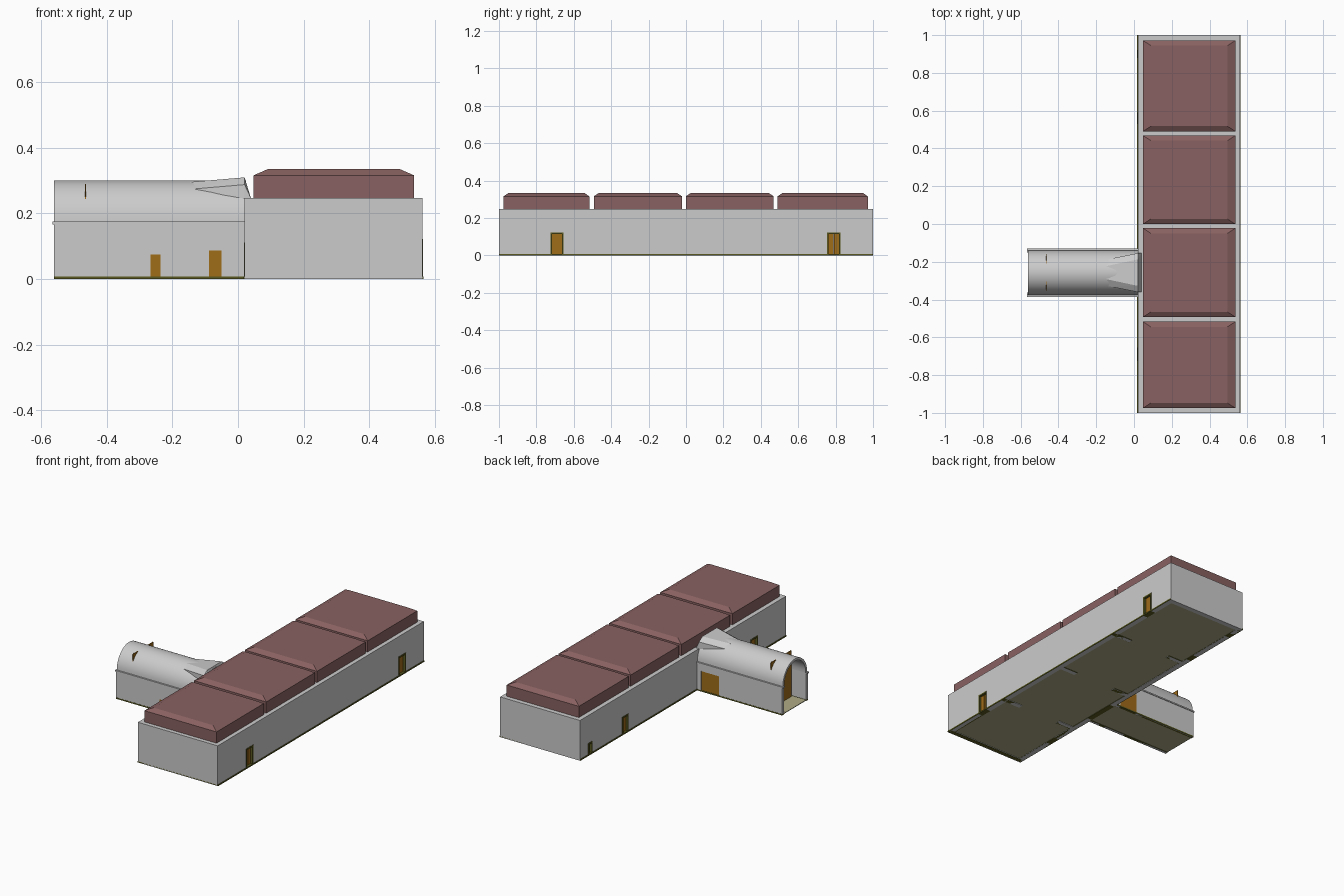
import bpy, bmesh, math

if "Cube" in bpy.data.objects:
    bpy.data.objects.remove(bpy.data.objects["Cube"])


def material(name, rgb):
    m = bpy.data.materials.new(name)
    m.diffuse_color = (*rgb, 1)
    m.use_nodes = True
    m.node_tree.nodes["Principled BSDF"].inputs["Base Color"].default_value = m.diffuse_color
    return m


ROOF = material("maroon_roof", (0.25, 0.12, 0.12))
DOOR = material("ochre_door", (0.35, 0.15, 0.01))
TRIM = material("dark_olive", (0.10, 0.10, 0.015))
FLOOR = material("pale_olive", (0.42, 0.40, 0.24))


def finish(name, bm, mat=None):
    bmesh.ops.recalc_face_normals(bm, faces=bm.faces)
    me = bpy.data.meshes.new(name)
    bm.to_mesh(me)
    bm.free()
    ob = bpy.data.objects.new(name, me)
    bpy.context.collection.objects.link(ob)
    if mat:
        me.materials.append(mat)
    return ob


def add_box(bm, x0, x1, y0, y1, z0, z1, inset=(0, 0)):
    """Box whose top may be inset into a frustum."""
    v = []
    for z, ix, iy in ((z0, 0, 0), (z1, *inset)):
        v.append([bm.verts.new(p) for p in (
            (x0 + ix, y0 + iy, z), (x1 - ix, y0 + iy, z),
            (x1 - ix, y1 - iy, z), (x0 + ix, y1 - iy, z))])
    bm.faces.new(v[0])
    bm.faces.new(v[1])
    for i in range(4):
        j = (i + 1) % 4
        bm.faces.new((v[0][i], v[0][j], v[1][j], v[1][i]))


def boxes(name, dims, mat=None):
    bm = bmesh.new()
    for d in dims:
        add_box(bm, *d)
    return finish(name, bm, mat)


def cut(ob, dims):
    cutter = boxes(ob.name + "_cutter", dims)
    cutter.hide_render = True
    cutter.hide_viewport = True
    mod = ob.modifiers.new("openings", 'BOOLEAN')
    mod.operation = 'DIFFERENCE'
    mod.solver = 'EXACT'
    mod.object = cutter


X0, X1, T = 0.02, 0.562, 0.03       # hall side walls and thickness
VX, VY = -0.56, -0.2575             # annex open end and centre line
H = 0.247

# Doors: (centre, width, height) along the hall sides
right_doors = [(-0.69, 0.07, 0.122), (0.79, 0.07, 0.122)]
left_doors = [(0.90, 0.04, 0.075), (0.56, 0.06, 0.11), (-0.69, 0.07, 0.11)]
hall_doors = [(X1 - T, X1, 1, d) for d in right_doors] + [(X0, X0 + T, -1, d) for d in left_doors]

# Hall walls, hollowed between partitions, with door openings
hall = boxes("hall_walls", [(X0, X1, -1, 1, 0, H)])
holes = [(X0 + T, X1 - T, y0, y1, -0.1, 0.4) for y0, y1 in
         ((-0.97, -0.52), (-0.49, -0.025), (0.002, 0.467), (0.492, 0.97))]
cut(hall, holes)
cut(hall, [(a - 0.01, b + 0.01, y - w / 2, y + w / 2, -0.1, h) for a, b, s, (y, w, h) in hall_doors]
    + [(X0 - 0.02, X0 + T + 0.01, VY - 0.1, VY + 0.1, -0.1, 0.17)])
cut(hall, [(0.15, 0.43, y - 0.05, y + 0.05, -0.1, 0.18) for y in (-0.505, -0.01, 0.48)])

# Columns in the wide partition openings
bm = bmesh.new()
for y in (-0.505, -0.01, 0.48):
    for x in (0.26, 0.32):
        r = bmesh.ops.create_cone(bm, cap_ends=True, segments=12, radius1=0.01, radius2=0.01, depth=0.18)
        bmesh.ops.translate(bm, verts=r["verts"], vec=(x, y, 0.094))
finish("partition_columns", bm)

# Door leaves and frames in the hall sides
leaves, frames = [], []
for a, b, s, (y, w, h) in hall_doors:
    face = b if s > 0 else a
    mid, out, f = face - s * 0.015, face + s * 0.002, 0.008
    for y0, y1 in ((y - w / 2 + 0.004, y - 0.001), (y + 0.001, y + w / 2 - 0.004)):
        leaves.append((mid - 0.003, mid + 0.003, y0, y1, 0.006, h - 0.004))
    lo, hi = sorted((mid, out))
    for e in (-1, 1):
        c = y + e * (w / 2 - f / 2)
        frames.append((lo, hi, c - f / 2, c + f / 2, 0, h))
    frames.append((lo, hi, y - w / 2, y + w / 2, h - f, h + 0.001))
boxes("hall_doors", leaves, DOOR)
boxes("hall_door_frames", frames, TRIM)

# Floors and dark base strips
boxes("floors", [(X0 + 0.01, X1 - 0.01, -0.99, 0.99, 0.003, 0.007),
                 (VX, X0 + 0.02, VY - 0.115, VY + 0.115, 0.003, 0.007)], FLOOR)
e = 0.003
strips = [(X0 - e, X0 + T, -1, 1, 0, 0.008), (X1 - T, X1 + e, -1, 1, 0, 0.008)]
strips += [(X0, X1, *sorted((s, s * 0.97)), 0, 0.008) for s in (-1, 1)]
strips += [(VX, X0, *sorted((VY + s * 0.108, VY + s * 0.125)), 0, 0.008) for s in (-1, 1)]
strips += [(a, b, y - 0.014, y + 0.014, 0, 0.008) for y in (-0.505, -0.01, 0.48)
           for a, b in ((X0, 0.15), (0.43, X1))]
boxes("base_strips", strips, TRIM)

# Four roof blocks with hipped rims
for i, (y0, y1) in enumerate(((-0.975, -0.517), (-0.493, -0.022), (-0.001, 0.469), (0.49, 0.972))):
    bm = bmesh.new()
    add_box(bm, 0.047, 0.537, y0, y1, H - 0.003, 0.335, (0, 0))
    top = [v for v in bm.verts if v.co.z > 0.3]
    for v in top:
        v.co.z = 0.316
    face = next(f for f in bm.faces if all(v in top for v in f.verts))
    r = bmesh.ops.extrude_face_region(bm, geom=[face])
    bmesh.ops.delete(bm, geom=[face], context='FACES_ONLY')
    yc = (y0 + y1) / 2
    for v in (g for g in r["geom"] if isinstance(g, bmesh.types.BMVert)):
        v.co.z = 0.335
        v.co.x += 0.043 if v.co.x < 0.3 else -0.043
        v.co.y += 0.028 if v.co.y < yc else -0.028
    finish(f"roof_block_{i + 1}", bm, ROOF)

# Annex side walls with openings, and overhanging ledges
front_doors = [(-0.251, 0.03, 0.075), (-0.069, 0.038, 0.088)]
back_doors = [(-0.07, 0.12, 0.125)]
annex_leaves = []
for name, s, doors in (("annex_front_wall", -1, front_doors), ("annex_back_wall", 1, back_doors)):
    y0, y1 = sorted((VY + s * 0.109, VY + s * 0.124))
    wall = boxes(name, [(VX, X0, y0, y1, 0, 0.175)])
    cut(wall, [(x - w / 2, x + w / 2, y0 - 0.01, y1 + 0.01, -0.1, h) for x, w, h in doors])
    annex_leaves += [(x - w / 2, x + w / 2, VY + s * 0.12 - 0.003, VY + s * 0.12 + 0.003, 0.004, h)
                     for x, w, h in doors]
boxes("annex_side_doors", annex_leaves, DOOR)
boxes("annex_ledges", [(VX - 0.006, X0, *sorted((VY + s * 0.106, VY + s * 0.128)), 0.167, 0.175)
                       for s in (-1, 1)])

# Inner entrance doors whose upper corners pierce the vault
boxes("entrance_doors", [(-0.467, -0.463, *sorted((VY + s * 0.001, VY + s * 0.098)), 0.006, 0.29)
                         for s in (-1, 1)], DOOR)

# Barrel vault: thick half-ring swept along x
N = 24
bm = bmesh.new()
ring = []
for x in (VX, X0 + 0.005):
    rows = []
    for ry, rz in ((0.118, 0.126), (0.104, 0.112)):
        rows.append([bm.verts.new((x, VY + ry * math.cos(math.pi * i / N),
                                   0.175 + rz * math.sin(math.pi * i / N))) for i in range(N + 1)])
    ring.append(rows[0] + rows[1][::-1])
n = len(ring[0])
for i in range(n):
    j = (i + 1) % n
    bm.faces.new((ring[0][i], ring[0][j], ring[1][j], ring[1][i]))
for r in ring:
    for i in range(N):
        bm.faces.new((r[i], r[i + 1], r[n - 2 - i], r[n - 1 - i]))
vault = finish("barrel_vault", bm)
bpy.ops.object.select_all(action='DESELECT')
vault.select_set(True)
bpy.context.view_layer.objects.active = vault
bpy.ops.object.shade_smooth_by_angle(angle=math.radians(30))

# Flared junction where the vault rises and meets the hall roof
bm = bmesh.new()
for s in (-1, 1):
    for x, y, z in ((-0.145, 0.07, 0.274), (-0.145, 0.035, 0.296), (X0, 0.103, 0.245),
                    (X0, 0.103, 0.288), (X0, 0.07, 0.31), (0.04, 0.103, 0.245)):
        bm.verts.new((x, VY + s * y, z))
bmesh.ops.convex_hull(bm, input=bm.verts)
finish("vault_junction", bm)
